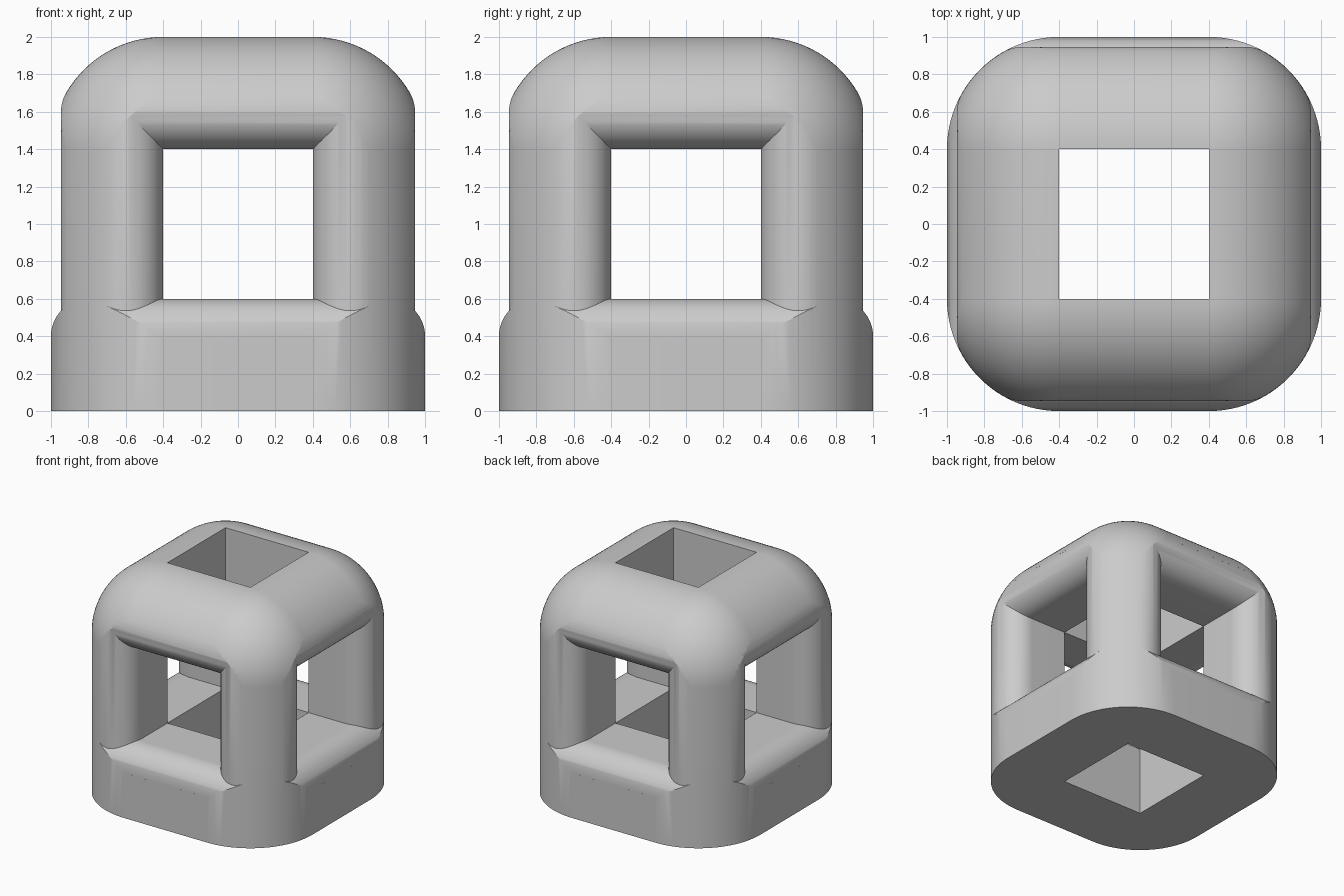
import bpy
import bmesh
from math import sin, cos, radians, sqrt

cube = bpy.data.objects.get("Cube")
if cube:
    bpy.data.objects.remove(cube, do_unlink=True)

HOLE = 0.4       # half width of the square openings
ROUND = 0.6      # radius of the outer edges
FILLET = 0.2     # radius at the mouth of the side openings
STEPS = 24
GAP = 0.001      # keeps cutter planes off the shaft walls


def make_object(name, bm):
    bmesh.ops.recalc_face_normals(bm, faces=bm.faces)
    mesh = bpy.data.meshes.new(name)
    bm.to_mesh(mesh)
    bm.free()
    obj = bpy.data.objects.new(name, mesh)
    bpy.context.collection.objects.link(obj)
    return obj


def rounded_body():
    """Box with round upright and top edges and a square vertical shaft."""
    core, radius = HOLE + GAP, ROUND - GAP
    rows = [(radius, 0)]
    for i in range(STEPS + 1):
        a = radians(90 * i / STEPS)
        rows.append((radius * cos(a), 2 - radius + radius * sin(a)))
    rows.append((0, 0))
    bm = bmesh.new()
    rings = []
    for rho, z in rows:
        ring = []
        for k, (sx, sy) in enumerate([(1, 1), (-1, 1), (-1, -1), (1, -1)]):
            for i in range(STEPS + 1):
                a = radians(90 * (k + i / STEPS))
                ring.append(bm.verts.new((sx * core + rho * cos(a),
                                          sy * core + rho * sin(a), z)))
        rings.append(ring)
    n = len(rings[0])
    for r, ring in enumerate(rings):
        above = rings[(r + 1) % len(rings)]
        for i in range(n):
            j = (i + 1) % n
            bm.faces.new((ring[i], ring[j], above[j], above[i]))
    bmesh.ops.remove_doubles(bm, verts=bm.verts, dist=0.0001)
    return make_object("frame", bm)


def mouth(depth, end_angle, reach):
    """(depth, half width) points of a filleted opening edge."""
    pts = []
    for i in range(STEPS + 1):
        a = radians(180 + (end_angle - 180) * i / STEPS)
        pts.append((depth + FILLET * sin(a), HOLE + FILLET + FILLET * cos(a)))
    return pts + [(reach, pts[-1][1])]


def prism(name, upper, lower, place, t0, t1):
    """Extrude the opening section, mirrored front to back."""
    outline = [(-d, h) for d, h in reversed(upper)] + upper
    outline += [(d, -h) for d, h in reversed(lower)] + [(-d, -h) for d, h in lower]
    bm = bmesh.new()
    ends = [[bm.verts.new(place(d, s, t)) for d, s in outline] for t in (t0, t1)]
    bm.faces.new(ends[0])
    bm.faces.new(ends[1])
    n = len(outline)
    for i in range(n):
        j = (i + 1) % n
        bm.faces.new((ends[0][i], ends[0][j], ends[1][j], ends[1][i]))
    obj = make_object(name, bm)
    obj.hide_render = True
    return obj


def boolean(obj, other, operation):
    mod = obj.modifiers.new(operation.title(), 'BOOLEAN')
    mod.operation = operation
    mod.solver = 'EXACT'
    mod.object = other


frame = rounded_body()

# Side openings: each is the overlap of an upright and a lying prism
curved_depth = HOLE + sqrt((ROUND - FILLET) ** 2 - FILLET ** 2)
helpers = []
for turn in (0, 90):
    post_edge = mouth(curved_depth, 62, 1.2)
    beam_edge = mouth(curved_depth, 62, 1.3)
    base_edge = mouth(1 - FILLET, 88, 1.3)
    upright = prism("opening_cutter", post_edge, post_edge,
                    lambda d, s, t: (s, d, t), -0.5, 2.5)
    lying = prism("opening_limit", beam_edge, base_edge,
                  lambda d, s, t: (t, d, 1 + s), -1.5, 1.5)
    for obj in (upright, lying):
        obj.rotation_euler.z = radians(turn)
    boolean(upright, lying, 'INTERSECT')
    boolean(frame, upright, 'DIFFERENCE')
    helpers += [upright, lying]

# Bake the cuts and drop the helpers
bpy.context.view_layer.update()
graph = bpy.context.evaluated_depsgraph_get()
baked = bpy.data.meshes.new_from_object(frame.evaluated_get(graph))
frame.modifiers.clear()
frame.data = baked
for obj in helpers:
    bpy.data.objects.remove(obj, do_unlink=True)

# Plain grey throughout
grey = bpy.data.materials.new("light_grey")
grey.use_nodes = True
colour = (0.6, 0.6, 0.6, 1)
grey.diffuse_color = colour
grey.node_tree.nodes["Principled BSDF"].inputs["Base Color"].default_value = colour
baked.materials.clear()
baked.materials.append(grey)
for face in baked.polygons:
    face.material_index = 0

for obj in bpy.context.selected_objects:
    obj.select_set(False)
frame.select_set(True)
bpy.context.view_layer.objects.active = frame
bpy.ops.object.shade_smooth_by_angle(angle=radians(25))
